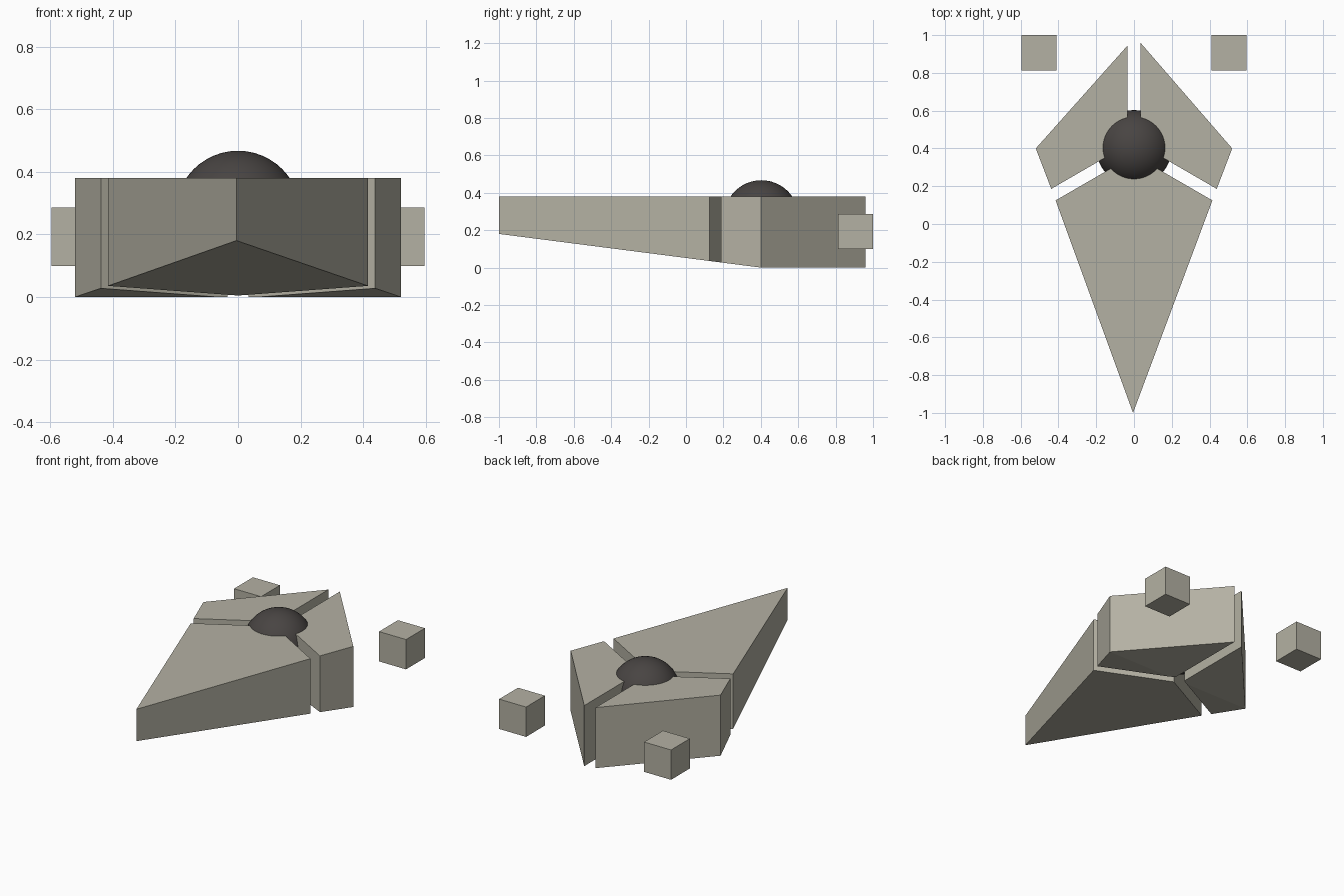
import bpy, bmesh
from mathutils import Vector

default = bpy.data.objects.get("Cube")
if default:
    bpy.data.objects.remove(default, do_unlink=True)

TOP = 0.38        # flat deck height
KEEL_Y = 0.4      # widest point, where the belly stops sloping


def make_material(name, rgb):
    mat = bpy.data.materials.new(name)
    mat.use_nodes = True
    mat.diffuse_color = (*rgb, 1)
    mat.node_tree.nodes["Principled BSDF"].inputs["Base Color"].default_value = (*rgb, 1)
    return mat


hull_grey = make_material("warm grey hull", (0.456, 0.44, 0.366))
core_dark = make_material("dark core", (0.065, 0.058, 0.055))


def belly(y):
    """Underside height: rises from the widest point towards the nose."""
    return max(0, (KEEL_Y - y) * 0.18 / 1.4)


def hull_piece(name, outline):
    """Prism with a flat deck and an underside that follows the belly slope."""
    bm = bmesh.new()
    base = bm.faces.new([bm.verts.new((x, y, 0)) for x, y in outline])
    top = bmesh.ops.extrude_face_region(bm, geom=[base])["geom"]
    for v in top:
        if isinstance(v, bmesh.types.BMVert):
            v.co.z = TOP
    # Crease the underside across the widest point
    bmesh.ops.bisect_plane(bm, geom=[base, *base.edges, *base.verts],
                           plane_co=(0, KEEL_Y, 0), plane_no=(0, 1, 0), dist=0.0005)
    for v in bm.verts:
        if v.co.z < TOP / 2:
            v.co.z = belly(v.co.y)
    bmesh.ops.recalc_face_normals(bm, faces=bm.faces)
    mesh = bpy.data.meshes.new(name)
    bm.to_mesh(mesh)
    bm.free()
    mesh.materials.append(hull_grey)
    obj = bpy.data.objects.new(name, mesh)
    bpy.context.collection.objects.link(obj)
    return obj


# Long pointed front section
hull_piece("front_hull", [(-0.005, -1), (0.415, 0.125), (0, 0.365), (-0.415, 0.125)])

# Two rear sections, split by the slots, and the free-floating rear cubes
for side, s, tip_y in (("left", 1, 0.96), ("right", -1, 0.945)):
    hull_piece(side + "_rear_hull",
               [(s * 0.034, 0.42), (s * 0.438, 0.186), (s * 0.52, KEEL_Y), (s * 0.034, tip_y)])
    bpy.ops.mesh.primitive_cube_add(size=0.187, location=(s * 0.503, 0.9065, 0.192))
    pod = bpy.context.object
    pod.name = side + "_rear_cube"
    pod.data.materials.append(hull_grey)

# Round core set in the middle of the slots
bpy.ops.mesh.primitive_uv_sphere_add(segments=48, ring_count=24, radius=0.2,
                                     location=(0, 0.403, 0.267))
core = bpy.context.object
core.name = "core_sphere"
core.data.materials.append(core_dark)
bpy.ops.object.shade_smooth()
